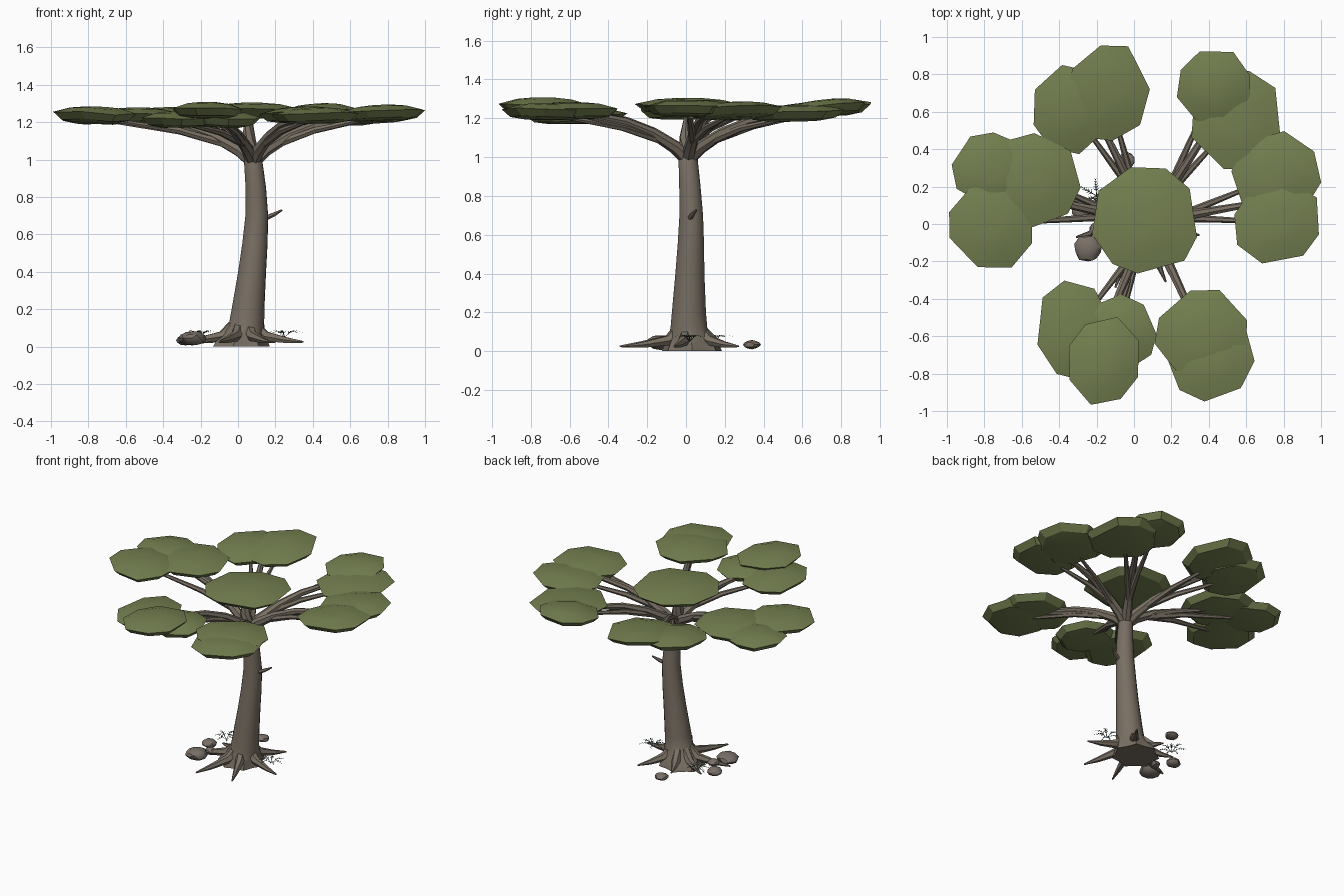
import bpy, bmesh, math, random
from mathutils import Vector, Matrix

if "Cube" in bpy.data.objects:
    bpy.data.objects.remove(bpy.data.objects["Cube"])

random.seed(7)


def material(name, rgb):
    m = bpy.data.materials.new(name)
    m.diffuse_color = (*rgb, 1)
    m.use_nodes = True
    m.node_tree.nodes["Principled BSDF"].inputs["Base Color"].default_value = m.diffuse_color
    return m


BARK = material("bark brown", (0.19, 0.16, 0.125))
LEAF = material("leaf green", (0.175, 0.215, 0.08))
STONE = material("stone grey brown", (0.19, 0.16, 0.135))
FERN = material("fern dark green", (0.02, 0.06, 0.03))


def finish(bm, name, mat, angle=30):
    """Turn a bmesh into an object, smooth with sharp edges kept."""
    bmesh.ops.recalc_face_normals(bm, faces=bm.faces)
    me = bpy.data.meshes.new(name)
    bm.to_mesh(me)
    bm.free()
    me.materials.append(mat)
    for p in me.polygons:
        p.use_smooth = True
    me.set_sharp_from_angle(angle=math.radians(angle))
    ob = bpy.data.objects.new(name, me)
    bpy.context.collection.objects.link(ob)
    return ob


def loft(bm, rings):
    """Skin rings of points and cap both ends."""
    loops = [[bm.verts.new(p) for p in r] for r in rings]
    n = len(loops[0])
    for a, b in zip(loops, loops[1:]):
        for i in range(n):
            bm.faces.new((a[i], a[(i + 1) % n], b[(i + 1) % n], b[i]))
    bm.faces.new(loops[0][::-1])
    bm.faces.new(loops[-1])


def tube(name, pts, radii, sides=7):
    """Tapered tube along a path."""
    pts = [Vector(p) for p in pts]
    rings = []
    for i, p in enumerate(pts):
        d = pts[min(i + 1, len(pts) - 1)] - pts[max(i - 1, 0)]
        q = d.to_track_quat('Z', 'Y')
        rings.append([p + q @ Vector((radii[i] * math.cos(t), radii[i] * math.sin(t), 0))
                      for t in (2 * math.pi * k / sides for k in range(sides))])
    bm = bmesh.new()
    loft(bm, rings)
    return finish(bm, name, BARK, 50)


# Trunk: height, centre x, centre y, radius; lobed flare near the ground
TRUNK = [(0.0, .01, .03, .145), (.03, .015, .03, .135), (.07, .03, .022, .112),
         (.12, .045, .015, .095), (.2, .053, .015, .088), (.4, .075, .02, .075),
         (.55, .09, .025, .068), (.7, .1, .027, .061), (.85, .095, .02, .055),
         (1.0, .08, .01, .049), (1.04, .075, .01, .04)]
rings = []
for z, cx, cy, r in TRUNK:
    lobe = 0.1 * max(0, 1 - z / .12)
    rings.append([(cx + r * math.cos(t) * (1 + lobe * math.cos(7 * t)),
                   cy + r * math.sin(t) * (1 + lobe * math.cos(7 * t)), z)
                  for t in (2 * math.pi * k / 21 for k in range(21))])
bm = bmesh.new()
loft(bm, rings)
finish(bm, "trunk", BARK, 45)

# Broken twig on the trunk
tube("trunk_twig", [(.13, .015, .68), (.19, .035, .705), (.235, .055, .73)],
     [.016, .012, .005], 6)

# Roots creeping out from the flare
for i, (x, y) in enumerate([(-.1, -.34), (.17, -.31), (.35, -.06), (.2, .27),
                            (-.05, .24), (-.22, .14), (-.31, -.07)]):
    d = Vector((x - .03, y - .02, 0))
    c = Vector((.03, .02, 0))
    u = d.normalized()
    tube("root_%d" % (i + 1),
         [c + u * .06 + Vector((0, 0, .11)), c + u * .12 + Vector((0, 0, .055)),
          c + d * .7 + Vector((0, 0, .035)), c + d + Vector((0, 0, .025))],
         [.032, .03, .018, .005], 6)


def pad(name, x, y, z, rx, ry, tilt=0.0, sides=8):
    """Flat irregular foliage pad: low dome over an undercut rim."""
    off = random.uniform(0, 2 * math.pi)
    angs = [off + 2 * math.pi * (k + random.uniform(-.2, .2)) / sides for k in range(sides)]
    rad = [random.uniform(.96, 1.08) for _ in angs]
    lift = [random.uniform(-.007, .007) for _ in angs]
    out = Vector((x, y)).normalized()
    rings = []
    for s, h in ((.5, -.042), (.82, -.03), (1, .008), (.6, .034), (.25, .042)):
        ring = []
        for a, r, l in zip(angs, rad, lift):
            px, py = rx * s * r * math.cos(a), ry * s * r * math.sin(a)
            ring.append((x + px, y + py, z + h + l * s + tilt * (px * out.x + py * out.y)))
        rings.append(ring)
    bm = bmesh.new()
    loft(bm, rings)
    return finish(bm, name, LEAF, 20)


# Foliage clusters: limb target, then pads (x, y, z, rx, ry, tilt)
CLUSTERS = {
    "left": [(-.76, .0, 1.24, .245, .24, .03), (-.52, .24, 1.235, .24, .25, .02),
             (-.76, .29, 1.23, .21, .2, .03)],
    "back_left": [(-.14, .7, 1.25, .22, .265, .08), (-.33, .61, 1.235, .215, .23, .05)],
    "back_right": [(.43, .73, 1.255, .21, .2, .06), (.55, .56, 1.225, .245, .27, .03)],
    "right": [(.75, .25, 1.24, .235, .235, .06), (.77, .01, 1.25, .235, .225, .05)],
    "front_right": [(.37, -.59, 1.24, .25, .245, .02), (.41, -.71, 1.235, .23, .235, .03)],
    "front_left": [(-.16, -.73, 1.265, .19, .235, .03), (-.32, -.57, 1.215, .21, .255, .0),
                   (-.08, -.58, 1.215, .19, .21, .0)],
}
FORK = Vector((.08, .01, .985))
for side, pads in CLUSTERS.items():
    target = sum((Vector((p[0], p[1], 0)) for p in pads), Vector()) / len(pads)
    flat = target - Vector((.08, .01, 0))

    def at(f, z):
        return Vector((.08 + flat.x * f, .01 + flat.y * f, z))
    # Arching limb
    tube("limb_" + side, [FORK, at(.1, 1.05), at(.28, 1.125), at(.5, 1.185), at(.75, 1.215),
                          at(1, 1.228)], [.036, .034, .028, .023, .018, .01])
    for i, p in enumerate(pads):
        pad("foliage_%s_%d" % (side, i + 1), *p)
        # Fork towards each pad
        end = Vector((p[0], p[1], p[2] - .015))
        start = at(.2, 1.085)
        tube("fork_%s_%d" % (side, i + 1),
             [start, start.lerp(end, .35) + Vector((0, 0, .02)), end], [.022, .018, .008], 6)

# Central limb and pad
tube("limb_centre", [FORK, (.06, .0, 1.1), (.05, .02, 1.24)], [.042, .036, .022])
pad("foliage_centre", .06, .025, 1.262, .295, .3, 0, 9)

# Stones around the foot
for i, (x, y, z, r, h) in enumerate([(-.245, -.13, .045, .078, .038), (-.28, .07, .035, .052, .03),
                                     (-.04, .34, .034, .048, .024), (-.2, -.03, .04, .04, .025)]):
    bm = bmesh.new()
    bmesh.ops.create_icosphere(bm, subdivisions=2, radius=1)
    for v in bm.verts:
        v.co *= random.uniform(.9, 1.06)
        v.co = Vector((x + v.co.x * r, y + v.co.y * r * .95, z + v.co.z * h))
    finish(bm, "stone_%d" % (i + 1), STONE, 25)

# Ferns: thin fronds with paired leaflets
for i, (x, y) in enumerate([(.25, .02), (-.2, .15)]):
    bm = bmesh.new()
    for k in range(7):
        rot = Matrix.Rotation(2 * math.pi * k / 7 + random.uniform(-.2, .2), 3, 'Z')
        length = random.uniform(.07, .1)

        def put(u, v):
            rise = .05 + .035 * math.sin(2.4 * u)
            return bm.verts.new(Vector((x, y, rise)) + rot @ Vector((u * length, v, 0)))
        bm.faces.new([put(0, -.002), put(.5, -.002), put(1, 0), put(.5, .002), put(0, .002)])
        for j in range(2, 7):
            u = j / 7
            for s in (-1, 1):
                bm.faces.new([put(u, 0), put(u + .16, s * .02 * (1.2 - u)), put(u + .08, 0)])
    finish(bm, "fern_%d" % (i + 1), FERN)
